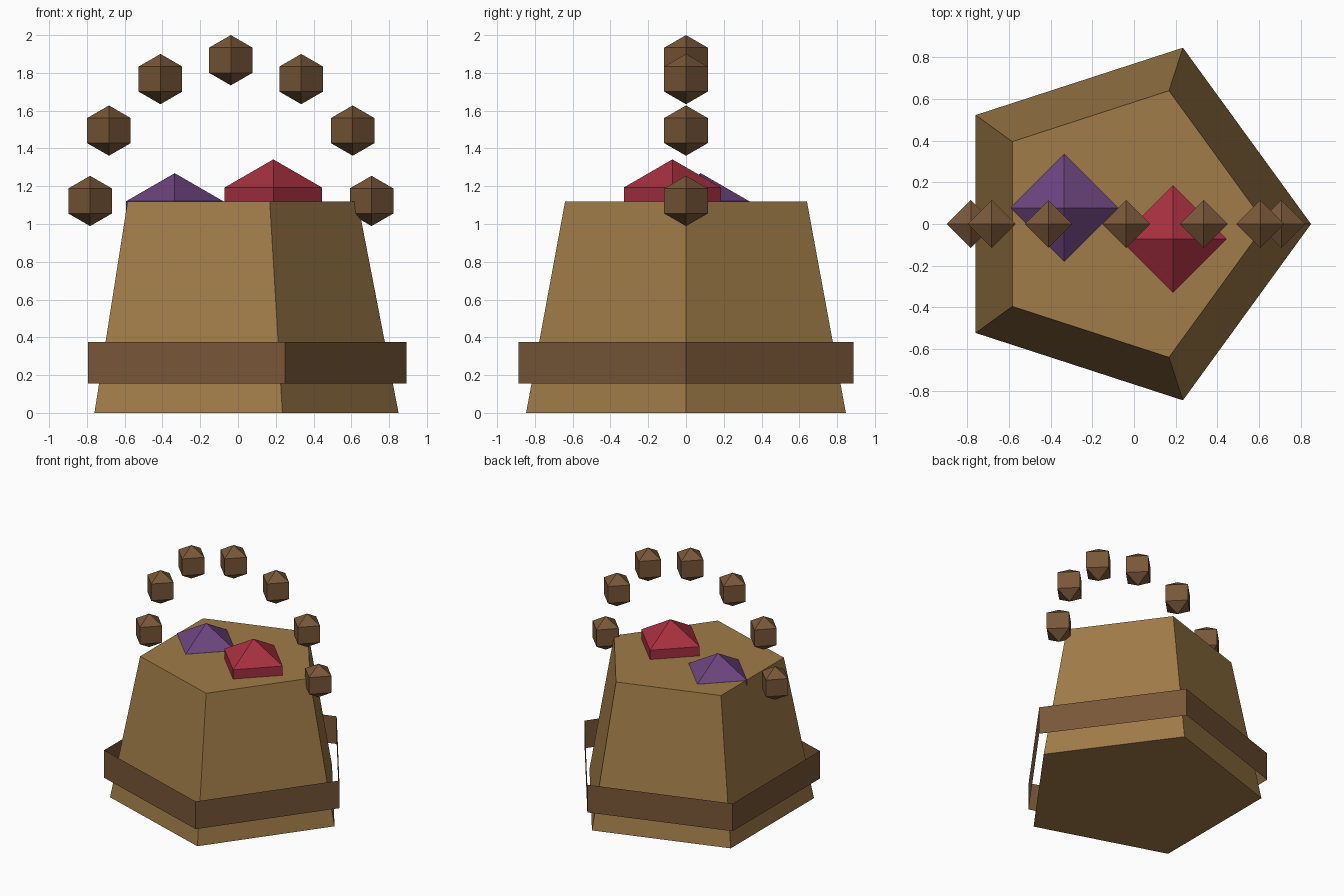
import bpy, bmesh, math

if "Cube" in bpy.data.objects:
    bpy.data.objects.remove(bpy.data.objects["Cube"])

CX = -0.04  # shared axis of basket, band and handle


def material(name, rgb):
    m = bpy.data.materials.new(name)
    lin = [(c / 255 / 12.92) if c < 10 else ((c / 255 + 0.055) / 1.055) ** 2.4 for c in rgb]
    m.diffuse_color = (*lin, 1)
    m.use_nodes = True
    m.node_tree.nodes["Principled BSDF"].inputs["Base Color"].default_value = m.diffuse_color
    return m


straw = material("straw", (160, 124, 72))
brown = material("dark wicker", (120, 87, 56))
red = material("red egg", (168, 48, 64))
purple = material("purple egg", (108, 68, 126))


def add_object(name, bm, mat):
    mesh = bpy.data.meshes.new(name)
    bm.to_mesh(mesh)
    bm.free()
    mesh.materials.append(mat)
    obj = bpy.data.objects.new(name, mesh)
    bpy.context.collection.objects.link(obj)
    return obj


def pentagon_wall(name, r0, z0, r1, z1, mat, capped):
    bm = bmesh.new()
    angles = [math.tau * i / 5 for i in range(5)]
    low, high = [[bm.verts.new((CX + r * math.cos(a), r * math.sin(a), z)) for a in angles]
                 for r, z in ((r0, z0), (r1, z1))]
    for i in range(5):
        j = (i + 1) % 5
        bm.faces.new((low[i], low[j], high[j], high[i]))
    if capped:
        bm.faces.new(low[::-1])
        bm.faces.new(high)
    return add_object(name, bm, mat)


def faceted_ball(name, loc, r, mat):
    # four sides, two rings and two poles
    bm = bmesh.new()
    x, y, z = loc
    angles = [math.tau * i / 4 for i in range(4)]
    rr = r * math.sin(math.pi / 3)
    low, high = [[bm.verts.new((x + rr * math.cos(a), y + rr * math.sin(a), z + dz)) for a in angles]
                 for dz in (-r / 2, r / 2)]
    bottom, top = bm.verts.new((x, y, z - r)), bm.verts.new((x, y, z + r))
    for i in range(4):
        j = (i + 1) % 4
        bm.faces.new((low[i], low[j], high[j], high[i]))
        bm.faces.new((high[i], high[j], top))
        bm.faces.new((low[j], low[i], bottom))
    return add_object(name, bm, mat)


# Basket body and open band around it
pentagon_wall("basket_body", 0.89, 0.0, 0.673, 1.12, straw, True)
pentagon_wall("basket_band", 0.932, 0.155, 0.932, 0.375, brown, False)

# Arched handle of seven beads
for i in range(7):
    a = math.pi * i / 6
    faceted_ball(f"handle_bead_{i + 1}",
                 (CX + 0.002 + 0.745 * math.cos(a), 0, 1.122 + 0.745 * math.sin(a)), 0.133, brown)

# Eggs poking out of the basket
faceted_ball("purple_egg", (-0.335, 0.078, 0.972), 0.297, purple)
faceted_ball("red_egg", (0.187, -0.072, 1.045), 0.297, red)
